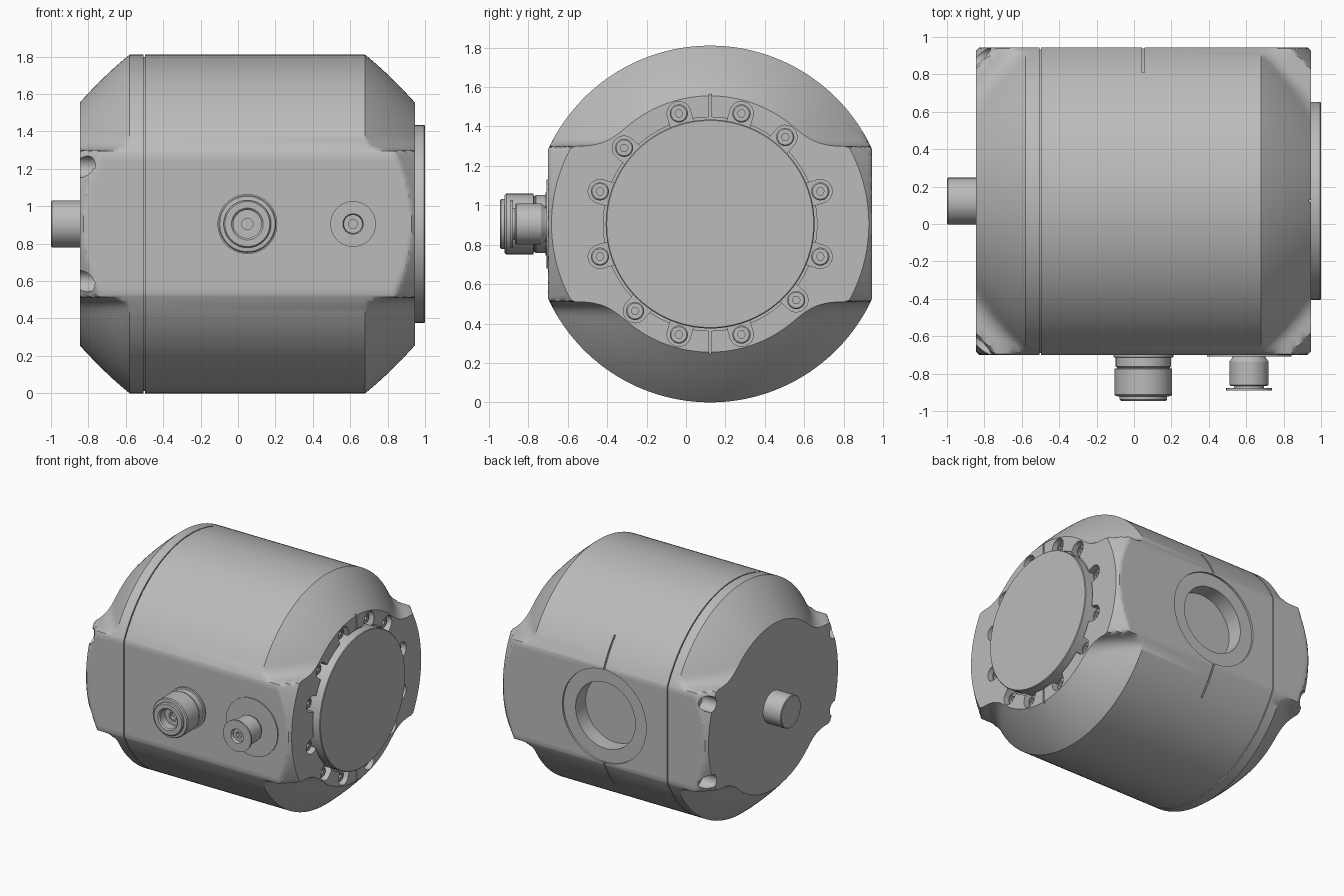
import bpy, bmesh
from math import sin, cos, pi, radians, atan2, sqrt
from mathutils import Vector

old = bpy.data.objects.get("Cube")
if old:
    bpy.data.objects.remove(old, do_unlink=True)

CY, CZ, R, W = 0.1225, 0.905, 0.905, 0.8225   # axis position, radius, half width
X0, X1, BEVEL = -0.845, 0.945, 0.265

grey = bpy.data.materials.new("machined grey")
grey.use_nodes = True
grey.diffuse_color = (0.5, 0.5, 0.5, 1)
grey.node_tree.nodes["Principled BSDF"].inputs["Base Color"].default_value = (0.5, 0.5, 0.5, 1)


def finish(name, bm):
    bmesh.ops.remove_doubles(bm, verts=bm.verts, dist=1e-5)
    bmesh.ops.recalc_face_normals(bm, faces=bm.faces)
    me = bpy.data.meshes.new(name)
    bm.to_mesh(me)
    bm.free()
    me.materials.append(grey)
    ob = bpy.data.objects.new(name, me)
    bpy.context.collection.objects.link(ob)
    return ob


def activate(ob):
    bpy.ops.object.select_all(action='DESELECT')
    ob.select_set(True)
    bpy.context.view_layer.objects.active = ob


def smooth(ob):
    activate(ob)
    bpy.ops.object.shade_smooth_by_angle(angle=radians(30))
    return ob


def skin(bm, rings, caps=True):
    rows = [[bm.verts.new(p) for p in ring] for ring in rings]
    n = len(rows[0])
    for a, b in zip(rows, rows[1:]):
        for i in range(n):
            j = (i + 1) % n
            bm.faces.new((a[i], a[j], b[j], b[i]))
    if caps:
        bm.faces.new(rows[0])
        bm.faces.new(rows[-1])


def lathe(name, profile, origin, axis, seg=48):
    """Revolve (radius, distance) pairs around an axis; ends at radius 0."""
    q = Vector(axis).to_track_quat('Z', 'Y')
    turn = [2 * pi * i / seg for i in range(seg)]
    bm = bmesh.new()
    skin(bm, [[Vector(origin) + q @ Vector((r * cos(t), r * sin(t), h)) for t in turn]
              for r, h in profile], caps=False)
    return finish(name, bm)


def prism(name, loops, xa, xb):
    """Extrude loops, given as (y, z) from the axis, along x."""
    bm = bmesh.new()
    for loop in loops:
        skin(bm, [[(x, CY + y, CZ + z) for y, z in loop] for x in (xa, xb)])
    return finish(name, bm)


def circle(y, z, r, n=32):
    return [(y + r * cos(2 * pi * i / n), z + r * sin(2 * pi * i / n)) for i in range(n)]


def cut(ob, cutter):
    cutter.hide_render = True
    mod = ob.modifiers.new("cut", 'BOOLEAN')
    mod.operation, mod.solver, mod.object = 'DIFFERENCE', 'EXACT', cutter
    activate(ob)
    bpy.ops.object.modifier_apply(modifier=mod.name)
    bpy.data.objects.remove(cutter, do_unlink=True)


# Housing: round section with side flats; ends are coned above and below a flat band
def smooth_max(a, b, k):
    h = max(k - abs(a - b), 0) / k
    return max(a, b) + h * h * k / 4


def section(x, t, inset=0.0):
    cone = R - 0.255 * t + 0.04 * t * (1 - t)
    band = R - 0.1 * max(0, (t - 0.6) / 0.4)
    ring = []
    for a in angles:
        flat_band = min(band, 0.395 / max(abs(sin(a)), 1e-4))
        r = min(band if abs(sin(a)) < 0.4 else R, smooth_max(cone, flat_band, 0.13))
        r = min(r, W / max(abs(cos(a)), 1e-4)) - inset
        ring.append((x, CY + r * cos(a), CZ + r * sin(a)))
    return ring


corner = atan2(sqrt(R * R - W * W), W)
step = 2 * pi / 240
angles = [i * step for i in range(240)]
for c in (corner, pi - corner, pi + corner, 2 * pi - corner):
    angles[round(c / step)] = c

N = 15
left = [section(X0 + BEVEL * i / N, 1 - i / N) for i in range(N + 1)]
seam = [section(x, 0, d) for x, d in
        ((-0.505, 0), (-0.504, 0.012), (-0.498, 0.012), (-0.497, 0))]
right = [section(X1 - BEVEL + BEVEL * i / N, i / N) for i in range(N + 1)]
bm = bmesh.new()
skin(bm, left + seam + right)
housing = finish("housing", bm)

# Recesses in the right end: cover seat, screw pockets and index marks
cut(housing, prism("cover_seat", [circle(0, 0, 0.542, 96)], 0.933, 1.1))
bolt_angles = [radians(a + s) for a in (16.5, 49.2, 74.2, 105.8, 138.5, 163.5) for s in (0, 180)]


def pocket(a, dist=0.583, r=0.06):
    pts = [(dist + r * cos(t), r * sin(t)) for t in [-pi / 2 + pi * i / 16 for i in range(17)]]
    pts += [(0.49, r), (0.49, -r)]
    return [(u * cos(a) - v * sin(a), u * sin(a) + v * cos(a)) for u, v in pts]


cut(housing, prism("pockets", [pocket(a) for a in bolt_angles], 0.865, 1.1))
marks = [[(-0.006, s * 0.5), (0.006, s * 0.5), (0.006, s * 0.66), (-0.006, s * 0.66)] for s in (1, -1)]
cut(housing, prism("index_marks", marks, 0.93, 1.1))

# Open corner holes in the left end
holes = [circle(sy * 0.762, sz * 0.305, 0.058) for sy in (1, -1) for sz in (1, -1)]
cut(housing, prism("corner_holes", holes, -1.1, -0.72))

# Rear port with shallow counterbore, and the alignment lines above and below it
cut(housing, lathe("port_bore", [(0, 0.2), (0.365, 0.2), (0.365, -0.015), (0.26, -0.015),
                                 (0.26, -0.14), (0, -0.14)],
                   (0.05, CY + W, CZ), (0, 1, 0), 72))
arc = [radians(20 + 20.5 * i / 8) for i in range(9)]
lines = []
for s in (1, -1):
    lines.append([(0.893 * cos(a), s * 0.893 * sin(a)) for a in arc] +
                 [(0.94 * cos(a), s * 0.94 * sin(a)) for a in reversed(arc)])
cut(housing, prism("alignment_lines", lines, 0.044, 0.056))
smooth(housing)

# End cover and shaft
smooth(lathe("end_cover", [(0, 0), (0.53, 0), (0.53, 0.135), (0.525, 0.14), (0, 0.14)],
             (0.86, CY, CZ), (1, 0, 0), 96))
smooth(lathe("shaft", [(0, -0.1), (0.125, -0.1), (0.125, 0.15), (0.12, 0.155), (0, 0.155)],
             (X0, CY, CZ), (-1, 0, 0)))


# Hexagonal socket set into a round bore
def socket(name, origin, axis, r, depth):
    smooth(lathe(name, [(r * 1.8, 0), (r, 0), (r, -depth), (0, -depth)], origin, axis, 6))


# Cover screws
for i, a in enumerate(bolt_angles):
    at = (0.86, CY + 0.583 * cos(a), CZ + 0.583 * sin(a))
    smooth(lathe(f"cover_screw_{i + 1}",
                 [(0, 0), (0.046, 0), (0.046, 0.05), (0.04, 0.056), (0.03, 0.056),
                  (0.03, 0.05), (0.025, 0.05), (0.025, 0.02), (0, 0.02)], at, (1, 0, 0), 24))
    socket(f"screw_socket_{i + 1}", (at[0] + 0.0505, at[1], at[2]), (1, 0, 0), 0.02, 0.025)

# Front connectors
FRONT = CY - W
smooth(lathe("cable_connector",
             [(0, -0.05), (0.16, -0.05), (0.16, 0.012), (0.148, 0.014), (0.148, 0.062),
              (0.142, 0.066), (0.142, 0.072), (0.154, 0.074), (0.154, 0.212), (0.148, 0.22),
              (0.127, 0.222), (0.127, 0.238), (0.12, 0.245), (0.085, 0.245), (0.075, 0.235),
              (0.075, 0.17), (0.03, 0.17), (0.03, 0.14), (0, 0.14)],
             (0.05, FRONT, CZ), (0, -1, 0)))
socket("connector_socket", (0.05, FRONT - 0.175, CZ), (0, -1, 0), 0.042, 0.03)
smooth(lathe("fitting_base", [(0, -0.05), (0.226, -0.05), (0.226, 0.008), (0, 0.008)],
             (0.615, FRONT, CZ), (0, -1, 0), 64))
smooth(lathe("push_fitting",
             [(0, -0.05), (0.088, -0.05), (0.088, 0.012), (0.104, 0.035), (0.104, 0.16),
              (0.098, 0.167), (0.08, 0.167), (0.08, 0.177), (0.122, 0.177), (0.122, 0.19),
              (0.055, 0.19), (0.05, 0.18), (0.05, 0.165), (0.028, 0.165), (0.028, 0.12), (0, 0.12)],
             (0.615, FRONT, CZ), (0, -1, 0)))
socket("fitting_socket", (0.615, FRONT - 0.168, CZ), (0, -1, 0), 0.026, 0.03)
